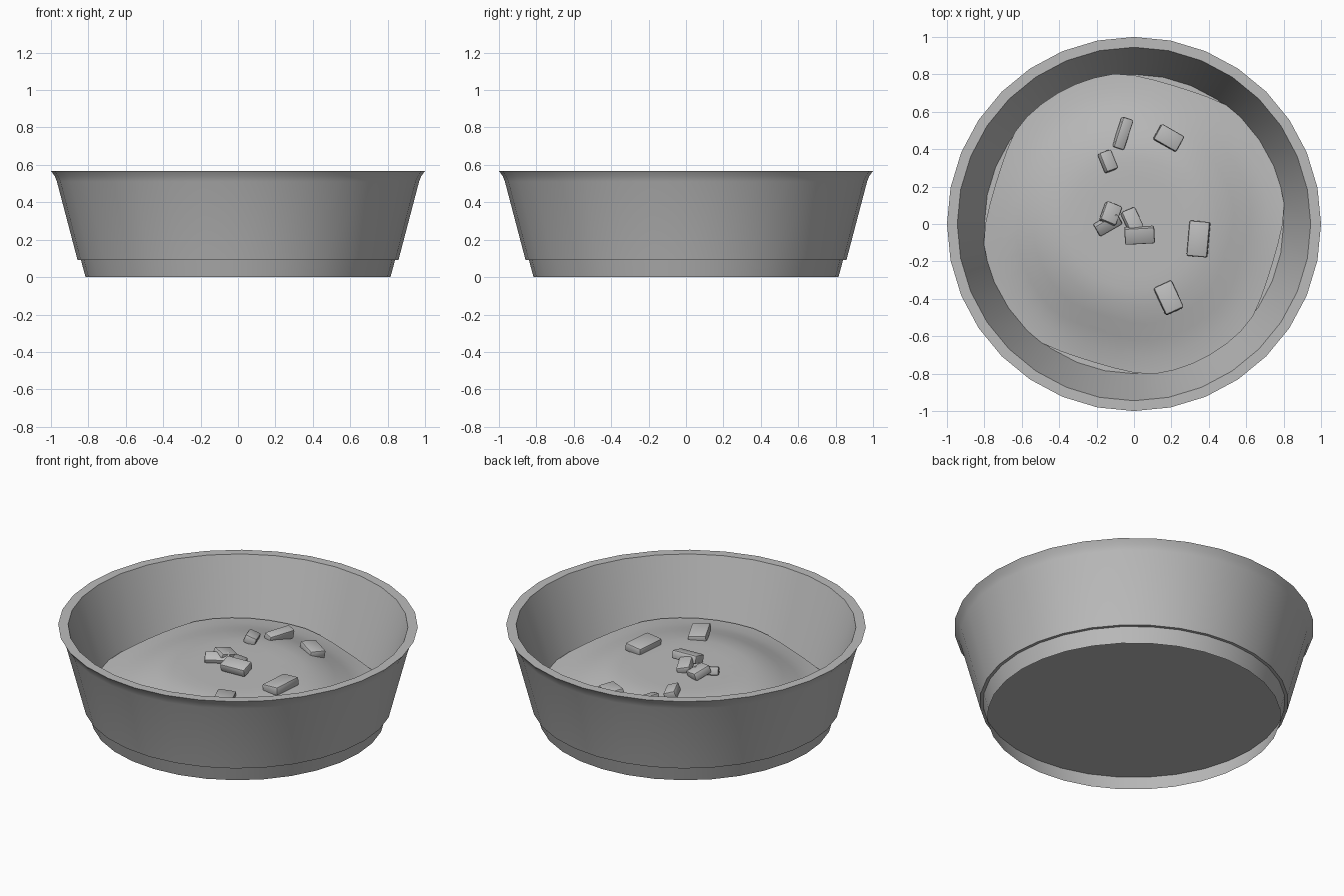
import bpy, bmesh, math
from mathutils import Euler

if "Cube" in bpy.data.objects:
    bpy.data.objects.remove(bpy.data.objects["Cube"])

SEG = 32


def material(name, rgb):
    m = bpy.data.materials.new(name)
    m.diffuse_color = (*rgb, 1)
    m.use_nodes = True
    m.node_tree.nodes["Principled BSDF"].inputs["Base Color"].default_value = m.diffuse_color
    return m


GREY = material("plain grey", (0.5, 0.5, 0.5))


def finish(name, bm, angle=35):
    bmesh.ops.recalc_face_normals(bm, faces=bm.faces)
    me = bpy.data.meshes.new(name)
    bm.to_mesh(me)
    bm.free()
    ob = bpy.data.objects.new(name, me)
    bpy.context.collection.objects.link(ob)
    me.materials.append(GREY)
    bpy.ops.object.select_all(action='DESELECT')
    ob.select_set(True)
    bpy.context.view_layer.objects.active = ob
    bpy.ops.object.shade_smooth_by_angle(angle=math.radians(angle))
    return ob


def lathe(name, profile, cap_start=False, cap_end=False):
    bm = bmesh.new()
    rings = []
    for r, z in profile:
        rings.append([bm.verts.new((r * math.cos(2 * math.pi * i / SEG),
                                    r * math.sin(2 * math.pi * i / SEG), z))
                      for i in range(SEG)])
    for a, b in zip(rings, rings[1:]):
        for i in range(SEG):
            j = (i + 1) % SEG
            bm.faces.new((a[i], a[j], b[j], b[i]))
    if cap_start:
        bm.faces.new(rings[0])
    if cap_end:
        bm.faces.new(rings[-1])
    return finish(name, bm)


# Tub: closed underside, sloping wall, flared lip, inner wall and floor
lathe("tub", [(0.858, 0.092), (0.968, 0.51), (0.98, 0.54), (1.0, 0.568),
              (0.945, 0.568), (0.80, 0.14)], True, True)

# Foot: thin hollow skirt below the tub
lathe("foot_ring", [(0.815, 0.0), (0.84, 0.092)])


# Filling: gentle mound, higher along one diagonal
def fill_height(r, t):
    edge = 0.20 + 0.04 * math.cos(2 * (t - math.radians(130)))
    k = max(0.0, min(1.0, (r - 0.35) / 0.45))
    return 0.315 + (edge - 0.315) * k * k * (3 - 2 * k)


def fill_radius(t):
    return 0.81 - 0.04 * max(0.0, math.cos(4 * (t - math.radians(73))))


bm = bmesh.new()
N, RINGS = 48, 9
centre = bm.verts.new((0, 0, fill_height(0, 0)))
prev = None
for k in range(1, RINGS + 2):
    ring = []
    for i in range(N):
        t = 2 * math.pi * i / N
        r = fill_radius(t) * min(k, RINGS) / RINGS
        z = fill_height(r, t) if k <= RINGS else 0.14   # last ring drops to the floor
        ring.append(bm.verts.new((r * math.cos(t), r * math.sin(t), z)))
    for i in range(N):
        j = (i + 1) % N
        if prev:
            bm.faces.new((prev[i], ring[i], ring[j], prev[j]))
        else:
            bm.faces.new((centre, ring[i], ring[j]))
    prev = ring
finish("filling", bm)

# Loose rounded chunks: x, y, lift, length, width, thickness, turn, roll, pitch
CHUNKS = [
    (-0.06, 0.485, 0.015, 0.17, 0.06, 0.06, 72, 12, 0),
    (-0.14, 0.335, 0.015, 0.11, 0.07, 0.05, 112, 20, 5),
    (0.185, 0.46, 0.015, 0.14, 0.095, 0.05, -30, -6, 5),
    (0.345, -0.08, 0.015, 0.19, 0.11, 0.05, 85, -5, 0),
    (0.185, -0.395, 0.015, 0.16, 0.105, 0.05, 115, 5, 5),
    (0.03, -0.06, 0.035, 0.16, 0.09, 0.05, 3, 15, 0),
    (-0.01, 0.02, 0.02, 0.12, 0.08, 0.05, 115, 15, 10),
    (-0.125, 0.055, 0.025, 0.11, 0.09, 0.05, 70, 10, 15),
    (-0.14, 0.0, 0.015, 0.14, 0.07, 0.05, 30, 25, 0),
]
for n, (x, y, lift, lx, ly, lz, turn, roll, pitch) in enumerate(CHUNKS, 1):
    bm = bmesh.new()
    bmesh.ops.create_cube(bm, size=1)
    bmesh.ops.scale(bm, vec=(lx, ly, lz), verts=bm.verts)
    bmesh.ops.bevel(bm, geom=bm.edges[:], offset=0.01, segments=2, profile=0.5, affect='EDGES')
    ob = finish(f"chunk_{n}", bm, 40)
    ob.rotation_euler = Euler([math.radians(a) for a in (roll, pitch, turn)])
    ob.location = (x, y, fill_height(math.hypot(x, y), math.atan2(y, x)) + lift)
